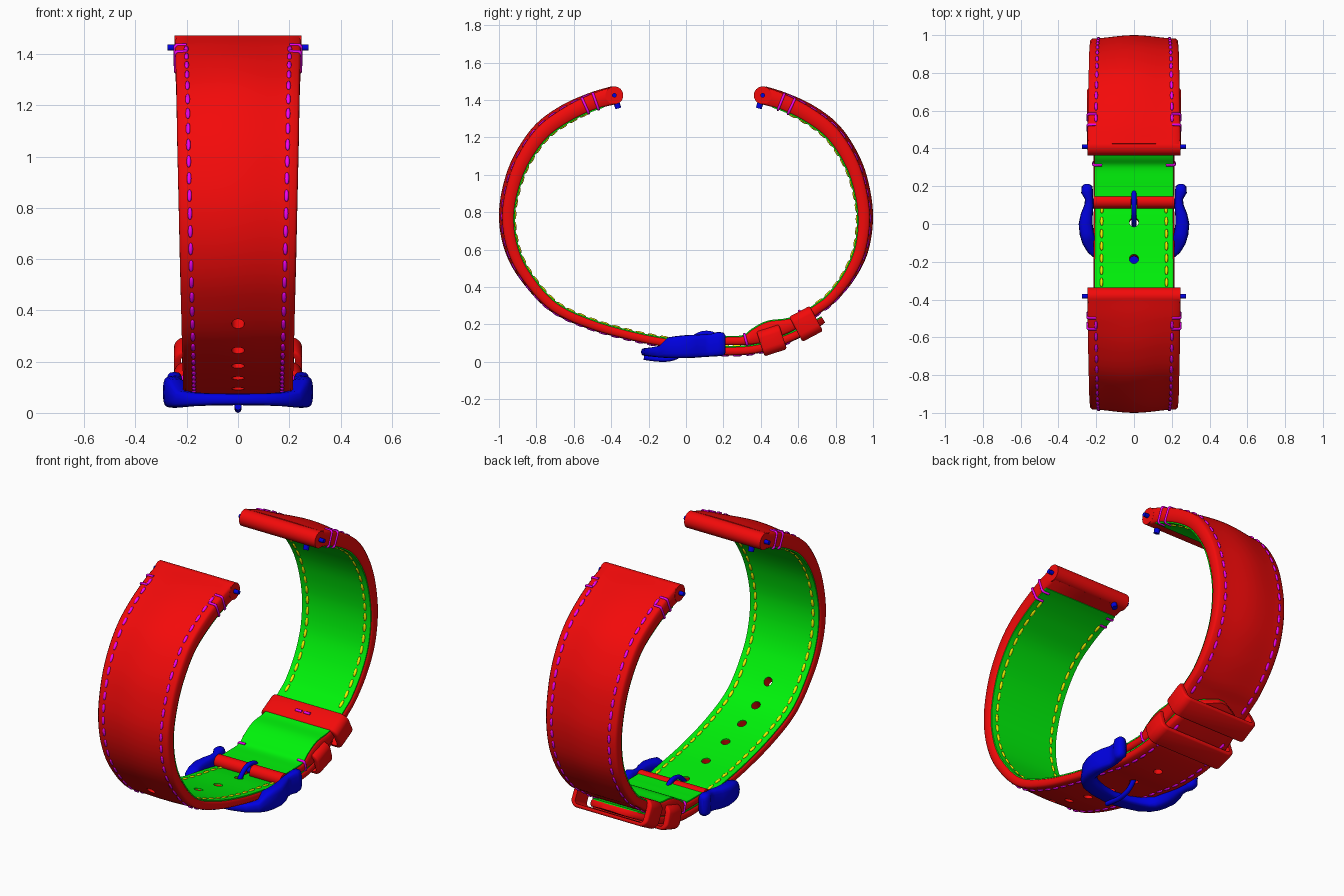
import bpy, bmesh, math
from mathutils import Vector, Matrix

if "Cube" in bpy.data.objects:
    bpy.data.objects.remove(bpy.data.objects["Cube"])

def material(name, rgb):
    m = bpy.data.materials.new(name)
    m.diffuse_color = (*rgb, 1)
    m.use_nodes = True
    m.node_tree.nodes["Principled BSDF"].inputs["Base Color"].default_value = m.diffuse_color
    return m

RED = material("leather", (0.9, 0.003, 0.003))
GREEN = material("lining", (0.0, 0.9, 0.003))
BLUE = material("metal", (0.0, 0.0, 0.75))
MAGENTA = material("outer_thread", (0.9, 0.0, 0.9))
YELLOW = material("inner_thread", (0.9, 0.85, 0.0))

def finish(ob, mat, angle=50):
    ob.data.materials.clear()
    ob.data.materials.append(mat)
    bpy.ops.object.select_all(action='DESELECT')
    ob.select_set(True)
    bpy.context.view_layer.objects.active = ob
    bpy.ops.object.shade_smooth_by_angle(angle=math.radians(angle))
    return ob

def from_bmesh(name, bm, mat=None):
    bmesh.ops.recalc_face_normals(bm, faces=bm.faces)
    me = bpy.data.meshes.new(name)
    bm.to_mesh(me)
    bm.free()
    ob = bpy.data.objects.new(name, me)
    bpy.context.collection.objects.link(ob)
    return finish(ob, mat) if mat else ob

def loft(name, rings, mat, closed=False):
    bm = bmesh.new()
    vs = [[bm.verts.new(p) for p in r] for r in rings]
    n = len(rings[0])
    for a, b in zip(vs, vs[1:] + (vs[:1] if closed else [])):
        for i in range(n):
            bm.faces.new((a[i], a[(i + 1) % n], b[(i + 1) % n], b[i]))
    if not closed:
        bm.faces.new(vs[0])
        bm.faces.new(vs[-1])
    return from_bmesh(name, bm, mat)

def add_rod(bm, a, b, r, seg=20):
    a, b = Vector(a), Vector(b)
    rot = (b - a).to_track_quat('Z', 'Y').to_matrix().to_4x4()
    bmesh.ops.create_cone(bm, cap_ends=True, segments=seg, radius1=r, radius2=r,
                          depth=(b - a).length, matrix=Matrix.Translation((a + b) / 2) @ rot)

def rods(name, items, mat=None):
    bm = bmesh.new()
    for it in items:
        add_rod(bm, *it)
    return from_bmesh(name, bm, mat)

def tubes(name, paths, r, mat, smooth=False):
    cu = bpy.data.curves.new(name, 'CURVE')
    cu.dimensions, cu.bevel_depth, cu.bevel_resolution, cu.use_fill_caps = '3D', r, 2, True
    for path in paths:
        sp = cu.splines.new('NURBS' if smooth else 'POLY')
        sp.points.add(len(path) - 1)
        for p, q in zip(sp.points, path):
            p.co = (*q, 1)
        if smooth:
            sp.use_endpoint_u, sp.order_u = True, 3
    ob = bpy.data.objects.new(name, cu)
    bpy.context.collection.objects.link(ob)
    bpy.ops.object.select_all(action='DESELECT')
    ob.select_set(True)
    bpy.context.view_layer.objects.active = ob
    bpy.ops.object.convert(target='MESH')
    return finish(bpy.context.object, mat)

def dome(x, w):
    return 0.5 + 0.5 * math.cos(math.pi * x / w)

class Path:
    """Smooth strap path through keys (y, z, thickness, crown, half width)."""
    def __init__(self, keys, side):
        k = [Vector(v) for v in keys]
        k = [2 * k[0] - k[1]] + k + [2 * k[-1] - k[-2]]
        self.p, self.side, self.s = [], side, [0.0]
        for a, b, c, d in zip(k, k[1:], k[2:], k[3:]):
            for j in range(8):
                t = j / 8
                self.p.append(0.5 * (2 * b + (c - a) * t + (2 * a - 5 * b + 4 * c - d) * t * t
                                     + (3 * b - a - 3 * c + d) * t ** 3))
        self.p.append(k[-2])
        for a, b in zip(self.p, self.p[1:]):
            self.s.append(self.s[-1] + math.hypot(b[0] - a[0], b[1] - a[1]))

    def at(self, s):
        i = max(0, min(len(self.p) - 2, sum(v <= s for v in self.s) - 1))
        f = (s - self.s[i]) / (self.s[i + 1] - self.s[i])
        q = self.p[i].lerp(self.p[i + 1], f)
        lo, hi = self.p[max(i - 1, 0)], self.p[min(i + 2, len(self.p) - 1)]
        tan = Vector((0, hi[0] - lo[0], hi[1] - lo[1])).normalized()
        nor = Vector((0, tan.z, -tan.y)) * self.side
        return Vector((0, q[0], q[1])), tan, nor, q[2], q[3], q[4]

    def find(self, y):
        i = next(i for i, p in enumerate(self.p) if p[1] < 0.6 and (p[0] - y) * self.side >= 0)
        f = (y - self.p[i - 1][0]) / (self.p[i][0] - self.p[i - 1][0])
        return self.s[i - 1] + f * (self.s[i] - self.s[i - 1])

def strap(name, path):
    # padded leather body
    body, lining = [], []
    for s in path.s:
        p, tan, nor, t, c, w = path.at(s)
        e, h = min(0.01, w * 0.3), t / 2
        prof = [(-w + e, -h), (w - e, -h), (w, -h + e), (w, h - e)]
        prof += [(x, h + c * dome(x, w)) for x in [(w - e) * (1 - k / 6) for k in range(13)]]
        prof += [(-w, h - e), (-w, -h + e)]
        body.append([p + nor * n + Vector((x, 0, 0)) for x, n in prof])
        # lining on the wrist side
        if s > 0.07:
            v = max(w - 0.007, w * 0.6)
            lining.append([p + nor * n + Vector((x, 0, 0))
                           for x, n in [(-v, -h - .004), (v, -h - .004), (v, -h + .004), (-v, -h + .004)]])
    return loft(name, body, RED), loft(name + "_lining", lining, GREEN)

def stitches(name, path, s0, s1, inner, mat):
    bm = bmesh.new()
    n = round((s1 - s0) / 0.066)
    for i in range(n):
        p, tan, nor, t, c, w = path.at(s0 + (i + 0.5) * (s1 - s0) / n)
        x = w - 0.043
        off = -t / 2 - 0.004 if inner else t / 2 + c * dome(x, w) + .001
        for sx in (-x, x):
            m = Matrix((Vector((1, 0, 0)), tan, nor)).transposed().to_4x4()
            m.translation = p + nor * off + Vector((sx, 0, 0))
            new = bmesh.ops.create_uvsphere(bm, u_segments=8, v_segments=6, radius=1)['verts']
            for v in new:  # blunt capsule lying along the strap
                z = math.copysign(abs(v.co.z) ** .6, v.co.z)
                v.co = m @ Vector((v.co.x * .0085, z * .024, v.co.y * .007))
    from_bmesh(name, bm, mat)

def edge_loops(name, path, positions):
    out = []
    for s in positions:
        p, tan, nor, t, c, w = path.at(s)
        for sx in (-1, 1):
            out.append([p + nor * n + Vector((sx * x, 0, 0)) for x, n in
                        [(w - .045, t / 2 + c * .1), (w - .006, t / 2), (w, t / 2 - .006),
                         (w, -t / 2 + .004), (w - .006, -t / 2 - .004), (w - .045, -t / 2 - .005)]])
    tubes(name, out, 0.007, MAGENTA)

long_path = Path([
    (-.383, 1.425, .095, .003, .247), (-.50, 1.388, .085, .01, .245), (-.635, 1.322, .08, .018, .243),
    (-.762, 1.23, .076, .02, .24), (-.858, 1.10, .072, .02, .238), (-.918, .96, .068, .02, .235),
    (-.95, .79, .064, .018, .231),
    (-.93, .62, .06, .015, .227), (-.858, .465, .055, .01, .223), (-.71, .298, .05, .006, .219),
    (-.505, .2, .048, .004, .216), (-.25, .13, .045, .002, .215), (0, .086, .045, .002, .214),
    (.12, .064, .045, .002, .212), (.25, .058, .045, .002, .211), (.38, .07, .045, .002, .21),
    (.5, .108, .045, .002, .205), (.61, .155, .043, .002, .185), (.69, .198, .04, .002, .13),
    (.735, .225, .035, 0, .03)], 1)
short_path = Path([
    (.41, 1.425, .095, .003, .247), (.52, 1.388, .085, .01, .245), (.65, 1.322, .08, .018, .243),
    (.772, 1.23, .076, .02, .24), (.864, 1.10, .072, .02, .238), (.92, .96, .068, .02, .235),
    (.95, .78, .064, .018, .231),
    (.93, .6, .06, .015, .227), (.865, .455, .055, .01, .223), (.775, .34, .05, .005, .22),
    (.70, .282, .05, .002, .219), (.62, .227, .055, 0, .218), (.54, .192, .075, 0, .217),
    (.45, .168, .1, 0, .216), (.375, .138, .085, 0, .215), (.31, .115, .05, 0, .215),
    (.22, .112, .045, 0, .215), (.13, .112, .045, 0, .215)], -1)

# straps with lining; adjustment holes cut in the long one
long_parts = strap("long_strap", long_path)
strap("short_strap", short_path)
hole_items = []
for y in (-.785, -.665, -.53, -.375, -.19, .005, .2):
    p, tan, nor, *_ = long_path.at(long_path.find(y))
    hole_items.append((p - nor * .07, p + nor * .07, .025))
cutter = rods("hole_cutter", hole_items)
cutter.hide_render = True
for ob in long_parts:
    mod = ob.modifiers.new("holes", 'BOOLEAN')
    mod.object, mod.operation, mod.solver = cutter, 'DIFFERENCE', 'EXACT'
    bpy.context.view_layer.objects.active = ob
    bpy.ops.object.modifier_apply(modifier="holes")
    finish(ob, ob.data.materials[0])
bpy.data.objects.remove(cutter)

# thread
stitches("long_outer_stitches", long_path, .11, long_path.s[-1] - .2, False, MAGENTA)
stitches("long_inner_stitches", long_path, .16, long_path.s[-1] - .2, True, YELLOW)
stitches("short_outer_stitches", short_path, .11, short_path.find(.3), False, MAGENTA)
stitches("short_inner_stitches", short_path, .16, short_path.find(.7), True, YELLOW)
edge_loops("long_edge_loops", long_path, (.105, .165))
edge_loops("short_edge_loops", short_path, (.105, .165, short_path.find(.32)))

# lug ends with spring bars and quick release knobs
X = Vector((1, 0, 0))
for label, y, d in (("long", -.383, 1), ("short", .41, -1)):
    c = Vector((0, y, 1.425))
    rods(label + "_lug_roll", [(c - X * .247, c + X * .247, .0475, 32)], RED)
    rods(label + "_spring_bar", [(c - X * .275, c + X * .275, .012)], BLUE)
    k = c - X * .17 * d
    rods(label + "_release_knob", [(k, k + Vector((0, .021 * d, -.07)), .016)], BLUE)

# leather rolled round the buckle pin, gap for the tongue
rods("buckle_roll", [((s * .016, .12, .112), (s * .215, .12, .112), .037, 28) for s in (-1, 1)], RED)
rods("buckle_pin", [((-.24, .12, .112), (.24, .12, .112), .016)], BLUE)

# buckle frame: (x, y, half width, z low, z high) for one half
half = [(0, -.195, .045, .03, .075), (.10, -.18, .046, .029, .076), (.17, -.155, .046, .026, .08),
        (.215, -.122, .042, .022, .088), (.238, -.09, .038, .02, .132), (.25, -.05, .038, .02, .138),
        (.256, 0, .037, .02, .143), (.25, .05, .032, .022, .145), (.238, .10, .024, .026, .147),
        (.238, .135, .022, .028, .15), (.248, .17, .032, .03, .16), (.249, .2, .028, .033, .157),
        (.249, .212, .012, .05, .14)]
full = [(-x, *r) for x, *r in half[:0:-1]] + half
rings = []
for i, (x, y, hw, z0, z1) in enumerate(full):
    a, b = full[max(i - 1, 0)], full[min(i + 1, len(full) - 1)]
    n = Vector((b[1] - a[1], a[0] - b[0], 0)).normalized()
    ring = []
    for k in range(16):
        co, si = math.cos(k * math.pi / 8), math.sin(k * math.pi / 8)
        u, v = (math.copysign(abs(q) ** .6, q) for q in (co, si))
        ring.append(Vector((x, y, (z0 + z1) / 2 + v * (z1 - z0) / 2)) + n * u * hw)
    rings.append(ring)
loft("buckle_frame", rings, BLUE)

# tongue hooked over the pin and down through a hole
tubes("buckle_tongue", [[(0, y, z) for y, z in [
    (.13, .08), (.17, .085), (.175, .13), (.13, .155), (.07, .15), (.02, .11), (-.01, .06),
    (-.05, .025), (-.10, .0125), (-.16, .014), (-.225, .024)]]], .0135, BLUE, True)

# keeper loops
def keeper(name, y, z, deg, hx, hz, half_len):
    a = math.radians(deg)
    tan, up = Vector((0, math.cos(a), math.sin(a))), Vector((0, -math.sin(a), math.cos(a)))
    rings = []
    for k in range(32):
        q = 2 * math.pi * (k + .5) / 32
        sx, sz = math.copysign(1, math.cos(q)), math.copysign(1, math.sin(q))
        def pt(ix, iz, r, l):
            x = sx * (hx - ix - r) + r * math.cos(q)
            h = sz * (hz - iz - r) + r * math.sin(q)
            return Vector((x, y, z)) + up * h + tan * l
        L, e = half_len, .01
        rings.append([pt(0, 0, .045, -L + e), pt(0, 0, .045, L - e), pt(.003, .003, .042, L - .003),
                      pt(e, e, .035, L), pt(.028, .02, .02, L), pt(.028, .02, .02, -L),
                      pt(e, e, .035, -L), pt(.003, .003, .042, -L + .003)])
    loft(name, rings, RED, closed=True)
    return Vector((0, y, z)) + up * (hz + .001)

keeper("fixed_keeper", .458, .115, 18, .25, .07, .063)
top = keeper("sliding_keeper", .642, .203, 28, .25, .076, .062)
tubes("keeper_stitches", [[top + X * (x - .02), top + X * (x + .02)] for x in (-.027, .027)],
      .008, MAGENTA)
